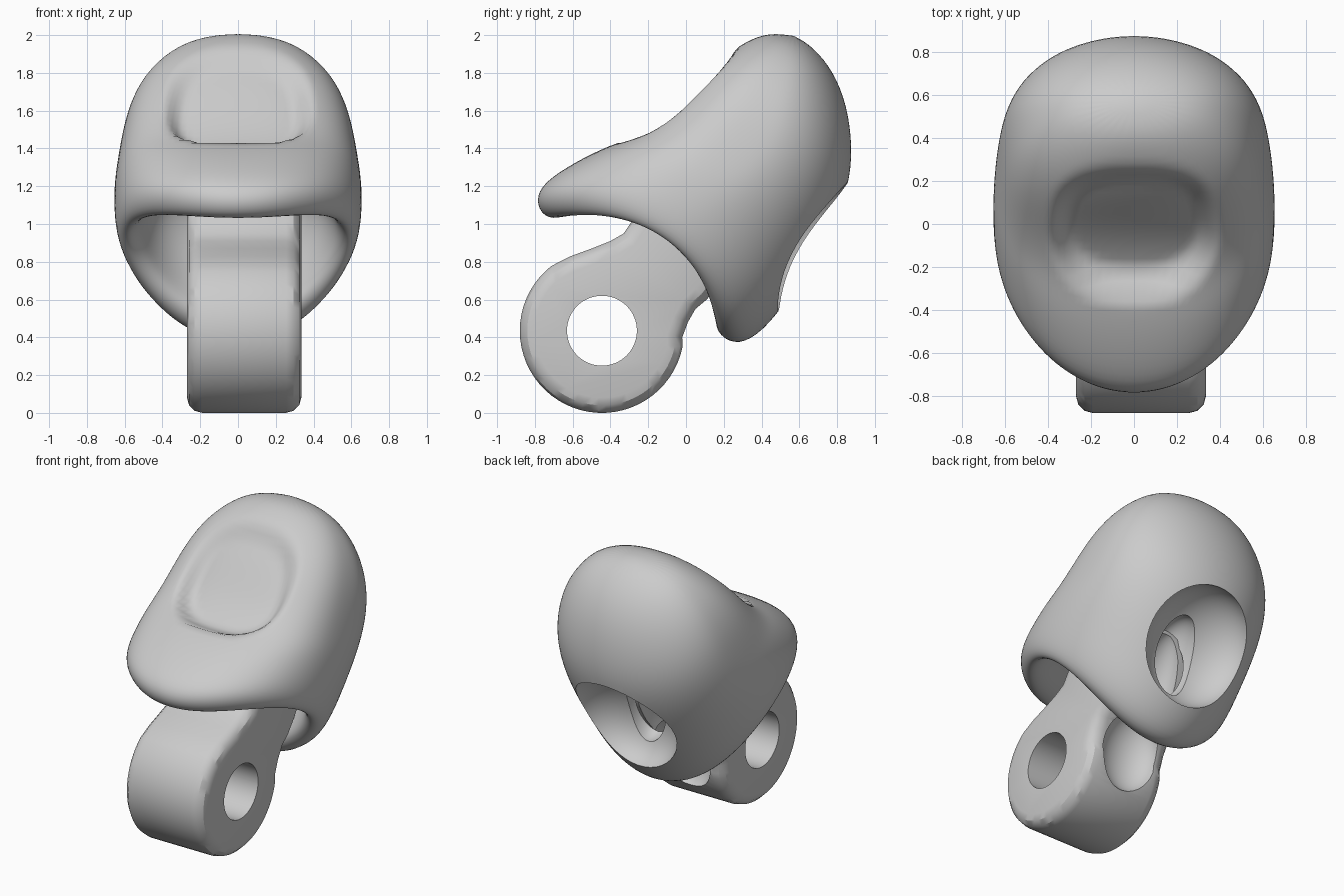
import bpy, bmesh, math
from mathutils import Vector

if "Cube" in bpy.data.objects:
    bpy.data.objects.remove(bpy.data.objects["Cube"])

grey = bpy.data.materials.new("plain grey")
grey.use_nodes = True
colour = (0.6, 0.6, 0.6, 1)
grey.diffuse_color = colour
grey.node_tree.nodes["Principled BSDF"].inputs["Base Color"].default_value = colour


def finish(bm, name):
    bmesh.ops.recalc_face_normals(bm, faces=bm.faces)
    mesh = bpy.data.meshes.new(name)
    bm.to_mesh(mesh)
    bm.free()
    mesh.materials.append(grey)
    obj = bpy.data.objects.new(name, mesh)
    bpy.context.collection.objects.link(obj)
    return obj


def activate(obj):
    bpy.ops.object.select_all(action='DESELECT')
    obj.select_set(True)
    bpy.context.view_layer.objects.active = obj


def apply_modifier(obj, kind, **settings):
    mod = obj.modifiers.new(kind.lower(), kind)
    for key, value in settings.items():
        setattr(mod, key, value)
    activate(obj)
    bpy.ops.object.modifier_apply(modifier=mod.name)


def cut(obj, cutter):
    cutter.hide_render = True
    cutter.data.materials.append(grey)
    apply_modifier(obj, 'BOOLEAN', operation='DIFFERENCE', solver='EXACT', object=cutter)
    bpy.data.objects.remove(cutter)


def ellipsoid(centre, radii, tilt=0):
    bpy.ops.mesh.primitive_uv_sphere_add(segments=48, ring_count=32, location=centre,
                                         rotation=(tilt, 0, 0))
    obj = bpy.context.object
    obj.scale = radii
    bpy.ops.object.transform_apply(location=False)
    return obj


def power(v, e):
    return math.copysign(abs(v) ** e, v)


# Hood: slanted rings, each (front y, z, back y, z, half width, arch, front squareness)
rings = [
    # cavity, from its ceiling down to the rim
    (0.00, 1.33, 0.30, 1.18, 0.26, 0.00, 1),
    (-0.12, 1.28, 0.37, 1.00, 0.40, 0.05, 1),
    (-0.30, 1.21, 0.34, 0.78, 0.47, 0.10, 1),
    (-0.50, 1.12, 0.21, 0.58, 0.51, 0.20, 1),
    (-0.63, 1.04, 0.14, 0.47, 0.53, 0.26, 1),
    # rim and outer skin, up to the crown
    (-0.74, 1.02, 0.20, 0.38, 0.58, 0.26, 1),
    (-0.80, 1.10, 0.31, 0.355, 0.635, 0.26, 1),
    (-0.78, 1.20, 0.45, 0.47, 0.655, 0.23, 0.93),
    (-0.64, 1.30, 0.56, 0.63, 0.66, 0.19, 0.88),
    (-0.45, 1.40, 0.68, 0.81, 0.655, 0.14, 0.8),
    (-0.28, 1.46, 0.79, 1.00, 0.64, 0.10, 0.7),
    (-0.12, 1.57, 0.865, 1.20, 0.62, 0.06, 0.65),
    (0.02, 1.72, 0.885, 1.40, 0.585, 0.03, 0.67),
    (0.17, 1.87, 0.855, 1.63, 0.51, 0.00, 0.75),
    (0.32, 1.97, 0.78, 1.81, 0.38, 0.00, 0.88),
    (0.43, 2.01, 0.68, 1.93, 0.23, 0.00, 1),
]
SEG = 32
axis = Vector((0, 0.55, 0.835))
bm = bmesh.new()
loops = []
for fy, fz, by, bz, width, arch, square in rings:
    front, back = Vector((0, fy, fz)), Vector((0, by, bz))
    loop = []
    for i in range(SEG):
        a = math.tau * i / SEG
        e = square if math.sin(a) < 0 else 1
        s = power(math.sin(a), e)
        p = (front + back) / 2 + (back - front) / 2 * s + axis * arch * (1 - s * s)
        p.x = width * power(math.cos(a), e)
        loop.append(bm.verts.new(p))
    loops.append(loop)
for low, high in zip(loops, loops[1:]):
    for i in range(SEG):
        j = (i + 1) % SEG
        bm.faces.new((low[i], low[j], high[j], high[i]))
for loop, lift in ((loops[0], 0.02), (loops[-1], 0.035)):
    centre = sum((v.co for v in loop), Vector()) / SEG + axis * lift
    tip = bm.verts.new(centre)
    for i in range(SEG):
        bm.faces.new((loop[i], loop[(i + 1) % SEG], tip))
hood = finish(bm, "hood")
apply_modifier(hood, 'SUBSURF', levels=2)

# Thumb dish pressed into the sloping front: crisp lower ledge, fading out at the top
along, inward = Vector((0, 0.74, 0.67)), Vector((0, 0.67, -0.74))
dish_centre = Vector((0, -0.02, 1.67))
for v, normal in [(v, v.normal.copy()) for v in hood.data.vertices]:
    d = v.co - dish_centre
    t = d.dot(along)
    r = (abs(d.x / 0.41) ** 2.6 + abs(t / 0.42) ** 2.6) ** (1 / 2.6)
    if r < 1 and normal.dot(inward) < -0.3 and d.dot(inward) < 0.25:
        k = min(1, (1 - r) / (0.32 + 0.35 * t))
        v.co += inward * (0.085 - 0.1 * t) * k * k * (3 - 2 * k)

# Oval bowl low on the back, with a slot through to the cavity
facing = math.atan2(-0.864, -0.503)
cut(hood, ellipsoid((0.02, 0.665, 0.885), (0.37, 0.39, 0.27), facing))
cut(hood, ellipsoid((0.02, 0.42, 0.92), (0.14, 0.27, 0.22), facing))

# Lug: round eye with a neck running up into the hood
eye = Vector((0, -0.445, 0.435))
outline = [eye + Vector((0, math.cos(a), math.sin(a))) * 0.435
           for a in (math.radians(128 + 5.8 * i) for i in range(39))]
neck = [(-0.02, 0.40), (0.01, 0.48), (0.05, 0.55), (0.11, 0.60), (0.18, 0.69), (0.26, 0.82),
        (0.32, 0.97), (0.35, 1.10), (0.31, 1.22), (0.20, 1.31), (0.02, 1.31), (-0.12, 1.21),
        (-0.23, 1.10), (-0.29, 1.01), (-0.33, 0.95), (-0.40, 0.91), (-0.50, 0.87), (-0.61, 0.83)]
outline += [Vector((0, y, z)) for y, z in neck]
bm = bmesh.new()
face = bm.faces.new([bm.verts.new(p + Vector((-0.27, 0, 0))) for p in outline])
side = bmesh.ops.extrude_face_region(bm, geom=[face])
bmesh.ops.translate(bm, vec=(0.605, 0, 0),
                    verts=[g for g in side["geom"] if isinstance(g, bmesh.types.BMVert)])
lug = finish(bm, "lug")
apply_modifier(lug, 'BEVEL', width=0.08, segments=3, limit_method='ANGLE',
               angle_limit=math.radians(50))

# Pin hole through the eye
bpy.ops.mesh.primitive_cylinder_add(vertices=64, radius=0.185, depth=2, location=eye,
                                    rotation=(0, math.pi / 2, 0))
cut(lug, bpy.context.object)

# Scoops down the back of the neck
cut(lug, ellipsoid((0.03, 0.01, 0.42), (0.21, 0.16, 0.27), math.radians(-12)))
cut(lug, ellipsoid((0.03, 0.20, 0.76), (0.15, 0.13, 0.40), math.radians(-30)))

for obj, angle in ((hood, 50), (lug, 30)):
    activate(obj)
    bpy.ops.object.shade_smooth_by_angle(angle=math.radians(angle))
